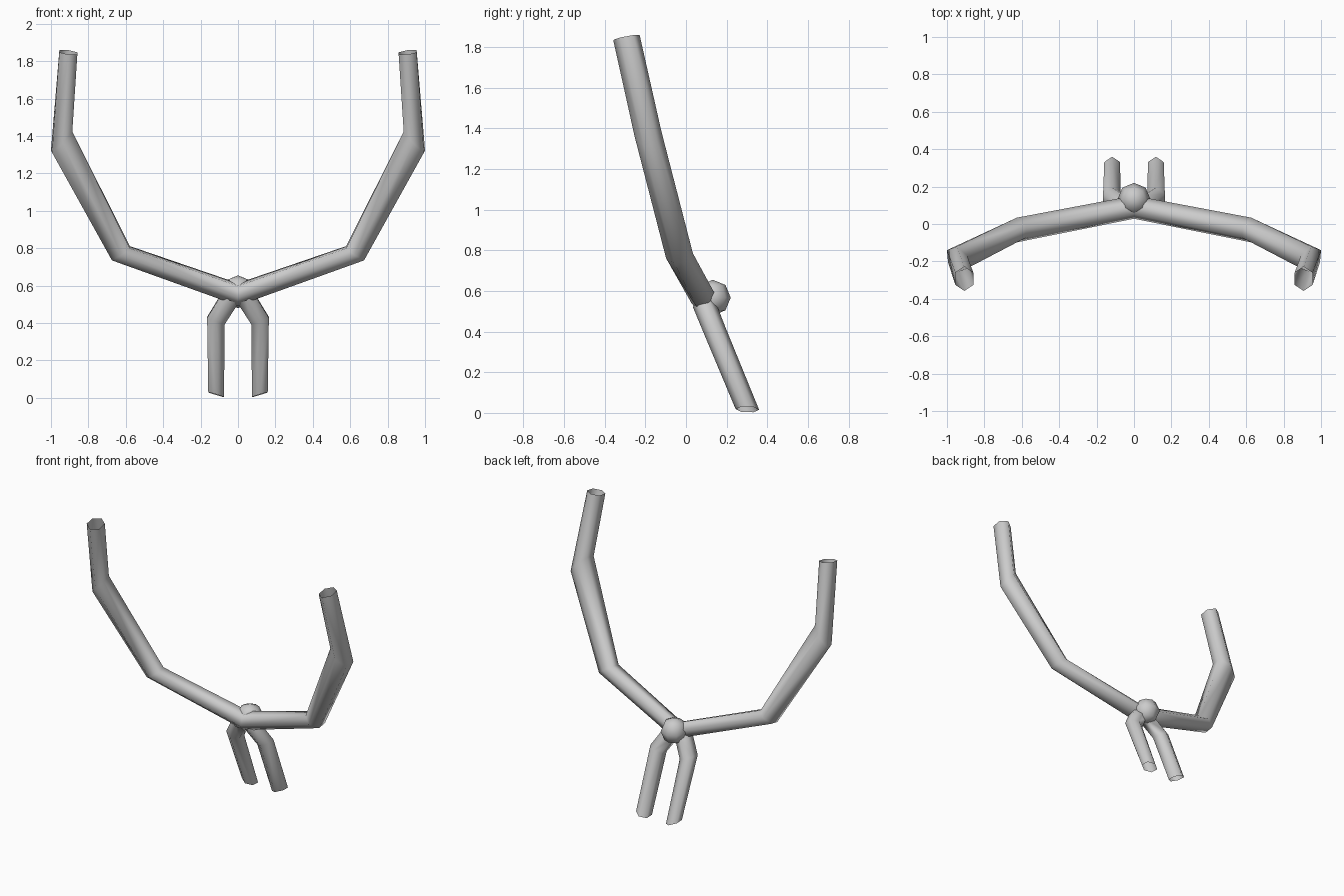
import bpy, bmesh
from mathutils import Vector

if "Cube" in bpy.data.objects:
    bpy.data.objects.remove(bpy.data.objects["Cube"])


def finish(name, bm, mirror=False):
    bmesh.ops.recalc_face_normals(bm, faces=bm.faces[:])
    for f in bm.faces:
        f.smooth = True
    me = bpy.data.meshes.new(name)
    bm.to_mesh(me)
    bm.free()
    ob = bpy.data.objects.new(name, me)
    bpy.context.collection.objects.link(ob)
    if mirror:
        mod = ob.modifiers.new("mirror", 'MIRROR')
        mod.use_axis[0] = True
        mod.merge_threshold = 0.002
    return ob


def hex_tube(name, stations):
    """Open six-sided tube; each station is (centre, side vector, depth vector)."""
    bm = bmesh.new()
    rings = []
    for c, u, v in stations:
        c, u, v = Vector(c), Vector(u), Vector(v)
        pts = [c + v, c + u + v / 2, c + u - v / 2, c - v, c - u - v / 2, c - u + v / 2]
        rings.append([bm.verts.new(p) for p in pts])
    for a, b in zip(rings, rings[1:]):
        for i in range(6):
            j = (i + 1) % 6
            bm.faces.new((a[i], a[j], b[j], b[i]))
    # tube walls all face away from the tube's axis
    return finish(name, bm, mirror=True)


# Long raised arms, bent twice
hex_tube("arms", [
    ((0, 0.09, 0.553), (0, 0.01, -0.0525), (0, 0.062, 0.015)),
    ((0.626, -0.032, 0.773), (0.048, 0.008, -0.032), (0, 0.066, 0.012)),
    ((0.943, -0.187, 1.373), (0.054, 0.014, -0.056), (0.006, 0.066, 0.012)),
    ((0.907, -0.293, 1.847), (0.048, 0, 0.006), (0, 0.065, 0.012)),
])

# Short legs leaning backwards
hex_tube("legs", [
    ((0.043, 0.09, 0.533), (0.043, -0.008, 0.024), (0, 0.056, 0.012)),
    ((0.118, 0.138, 0.413), (0.047, -0.005, 0.017), (0, 0.057, 0.006)),
    ((0.117, 0.302, 0.017), (0.042, 0, 0.013), (0, 0.058, -0.002)),
])

# Faceted ball behind the joint
bm = bmesh.new()
bmesh.ops.create_uvsphere(bm, u_segments=8, v_segments=4, radius=0.088)
bmesh.ops.translate(bm, verts=bm.verts[:], vec=(0, 0.132, 0.567))
finish("joint_ball", bm)
